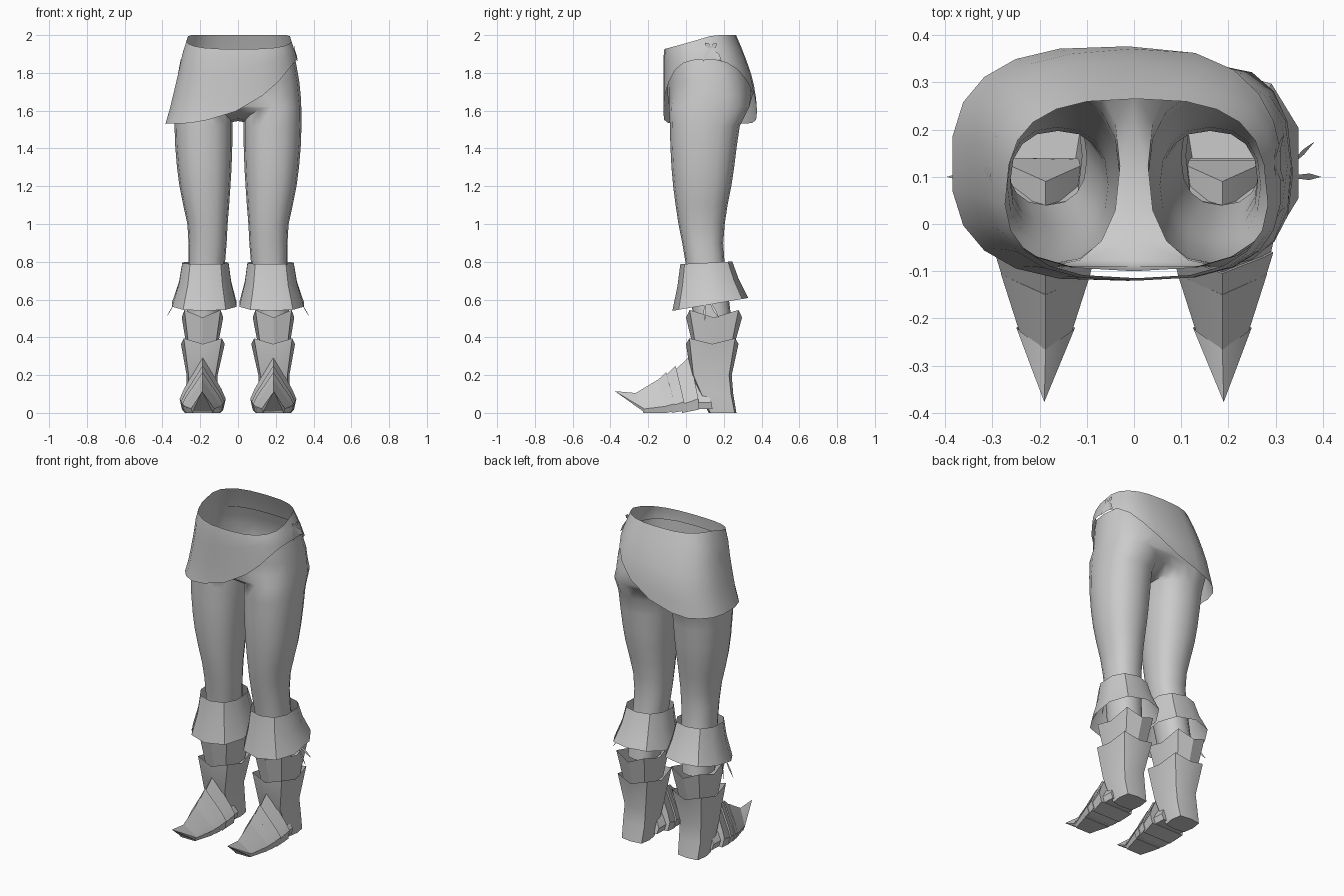
import bpy
import bmesh
from math import sin, cos, pi, copysign
from mathutils import Vector

cube = bpy.data.objects.get("Cube")
if cube:
    bpy.data.objects.remove(cube, do_unlink=True)

grey = bpy.data.materials.new("plain_grey")
grey.use_nodes = True
grey.diffuse_color = (0.6, 0.6, 0.6, 1)
grey.node_tree.nodes["Principled BSDF"].inputs["Base Color"].default_value = (0.6, 0.6, 0.6, 1)


def make(name, bm, mirror=True, angle=35):
    """Finish a bmesh as a shaded, optionally mirrored object."""
    bmesh.ops.recalc_face_normals(bm, faces=bm.faces)
    mesh = bpy.data.meshes.new(name)
    bm.to_mesh(mesh)
    bm.free()
    mesh.materials.append(grey)
    ob = bpy.data.objects.new(name, mesh)
    bpy.context.collection.objects.link(ob)
    if mirror:
        ob.modifiers.new("mirror", "MIRROR").merge_threshold = 0.0005
    bpy.ops.object.select_all(action="DESELECT")
    ob.select_set(True)
    bpy.context.view_layer.objects.active = ob
    bpy.ops.object.shade_smooth_by_angle(angle=angle * pi / 180)
    return ob


def bridge(bm, a, b, closed=True):
    n = len(a)
    for i in range(n if closed else n - 1):
        j = (i + 1) % n
        bm.faces.new((a[i], a[j], b[j], b[i]))


def loft(bm, rings, cap_start=False, cap_end=False):
    rows = [[bm.verts.new(p) for p in ring] for ring in rings]
    for a, b in zip(rows, rows[1:]):
        bridge(bm, a, b)
    if cap_start:
        bm.faces.new(rows[0])
    if cap_end:
        bm.faces.new(rows[-1])
    return rows


def oval(t, box, p=0.85):
    """Point on a squarish oval in box (x0, x1, y0, y1); t = 0 is the front."""
    x0, x1, y0, y1 = box
    s, c = sin(t), -cos(t)
    s, c = (copysign(abs(v) ** p, v) if abs(v) > 1e-6 else 0 for v in (s, c))
    return (x0 + x1) / 2 + s * (x1 - x0) / 2, (y0 + y1) / 2 + c * (y1 - y0) / 2


def interp(table, key):
    """Linear lookup in rows of (key, values...)."""
    if key <= table[0][0]:
        return table[0][1:]
    for a, b in zip(table, table[1:]):
        if key <= b[0]:
            f = (key - a[0]) / (b[0] - a[0])
            return [u + (v - u) * f for u, v in zip(a[1:], b[1:])]
    return table[-1][1:]


# Legs and hips: one half, mirrored
LEG = [(0.5, .10, .27, .04, .24), (0.78, .07, .262, .0, .205), (0.9, .06, .262, -.02, .197),
       (1.0, .055, .268, -.04, .205), (1.1, .047, .29, -.055, .22), (1.2, .04, .31, -.068, .24),
       (1.3, .034, .323, -.077, .255), (1.42, .03, .333, -.083, .27), (1.52, .03, .336, -.085, .285)]
HIP = [(1.68, .332, -.097, .352), (1.75, .325, -.1, .345), (1.81, .315, -.1, .325), (1.87, .303, -.1, .303)]
N = 16
H = N // 2
angles = [2 * pi * i / N for i in range(N)]
bm = bmesh.new()
rows = loft(bm, [[(*oval(t, r[1:]), r[0]) for t in angles] for r in LEG])
top = []
for t in angles:
    x, y = oval(t, (.03, .335, -.09, .335))
    rise = .08 * cos(t) ** 2 if sin(t) < 0 else .08
    top.append(bm.verts.new((x, y, 1.54 + rise)))
bridge(bm, rows[-1], top)
# saddle between the thighs
inner = [top[0]] + top[:H - 1:-1]
centre = [bm.verts.new((0, v.co.y, v.co.z + .005)) for v in inner]
bridge(bm, inner, centre, closed=False)
# hip shell
row = [centre[0]] + top[:H + 1] + [centre[-1]]
for z, x, y0, y1 in HIP:
    ts = [pi * i / (H + 2) for i in range(H + 3)]
    new = [bm.verts.new((*oval(t, (-x, x, y0, y1), .75), z)) for t in ts]
    bridge(bm, row, new, closed=False)
    row = new
make("legs", bm, angle=60)

# Wrap skirt with a slanting hem
SKIRT = [(1.53, -.387, .345, -.125, .38), (1.6, -.366, .342, -.12, .376), (1.7, -.342, .34, -.12, .368),
         (1.8, -.318, .328, -.12, .343), (1.9, -.297, .308, -.12, .308), (2.0, -.265, .275, -.1, .265)]
HEM = [(-.385, 1.53), (-.2, 1.535), (0, 1.6), (.1, 1.66), (.2, 1.74), (.3, 1.84), (.34, 1.87)]
columns = []
for i in range(22):
    t = 2 * pi * i / 22
    rim_y = oval(t, interp(SKIRT, 1.95), .75)[1]
    hem_x = oval(t, interp(SKIRT, 1.6), .75)[0]
    z1 = min(2.0, 1.957 + .28 * rim_y)
    z0 = interp(HEM, hem_x)[0]
    zs = [z0 + (z1 - z0) * k / 6 for k in range(7)]
    columns.append([(*oval(t, interp(SKIRT, z), .75), z) for z in zs])
bm = bmesh.new()
loft(bm, list(zip(*columns)))
make("skirt", bm, mirror=False, angle=60)

# Flared boot cuffs, hem lower at the front
CUFF = [(.795, .045, .30, -.03, .245, .05), (.69, .03, .318, -.045, .28, .1), (.573, .0, .356, -.072, .33, .17)]
bm = bmesh.new()
rings = []
for z, x0, x1, y0, y1, tilt in CUFF:
    pts = [oval(2 * pi * i / 10, (x0, x1, y0, y1)) for i in range(10)]
    rings.append([(x, y, z + tilt * (y - .12)) for x, y in pts])
loft(bm, rings)
make("boot_cuffs", bm)


def tier(name, table, cap=False):
    """Angular boot shaft whose corners rise to points."""
    rings = []
    for z, x0, x1, y0, y1, lift in table:
        ring = []
        for i in range(8):
            x, y = oval(i * pi / 4, (x0, x1, y0, y1), .4)
            ring.append((x, y, z + lift * (i % 2)))
        rings.append(ring)
    bm = bmesh.new()
    loft(bm, rings, cap_start=cap)
    make(name, bm, angle=25)


tier("boot_upper_shaft", [(.34, .11, .27, .04, .25, 0), (.505, .078, .298, .0, .297, .04)])
tier("boot_lower_shaft", [(0, .115, .27, .12, .267, 0), (.1, .108, .276, .07, .25, 0),
                          (.2, .108, .272, .025, .242, 0), (.365, .07, .302, .0, .278, .03)], cap=True)


# Pointed foot plates
def section(y, w, h, base=0):
    half = [(.9, 0, .05), (1, .2, .045), (.82, .38, .035)]
    pts = [(-a, b, c) for a, b, c in half] + [(0, 1, 0)] + half[::-1]
    return [(.187 + a * w, y + c, base + b * (h - base)) for a, b, c in pts]


PLATES = [(-.275, .055, .1, -.15, .095, .175), (-.18, .085, .145, -.105, .108, .215),
          (-.125, .098, .18, -.055, .115, .25), (-.07, .105, .215, .02, .122, .3)]
for i, (ya, wa, ha, yb, wb, hb) in enumerate(PLATES):
    bm = bmesh.new()
    loft(bm, [section(ya, wa, ha), section(yb, wb, hb, .006 * i)], True, True)
    make("foot_plate_%d" % (i + 1), bm, angle=20)

bm = bmesh.new()
ring = [bm.verts.new(p) for p in section(-.265, .062, .105)]
tip = bm.verts.new((.19, -.377, .115))
for i in range(len(ring)):
    bm.faces.new((ring[i], ring[(i + 1) % len(ring)], tip))
make("toe_point", bm, angle=20)

# Sole bridging the plates and the heel
bm = bmesh.new()
loft(bm, [section(-.06, .1, .2, .02), section(.09, .095, .2, .02)], True, True)
make("instep", bm, angle=20)


def ribbons(name, items, mirror):
    """Thin pointed strips: root, tip, half width."""
    bm = bmesh.new()
    for root, tip, w in items:
        a, b = Vector(root), Vector(tip)
        side = (b - a).cross(Vector((1, 0, 0))).normalized() * w
        mid = a.lerp(b, .6)
        bm.faces.new([bm.verts.new(p) for p in (a - side * .4, mid - side, b, mid + side, a + side * .4)])
    make(name, bm, mirror)


ribbons("cuff_laces", [((.335, .1, .6), (.396, .1, .485), .007),
                       ((.325, .12, .6), (.383, .175, .5), .007)], True)
ribbons("hip_bow", [((.297, .13, 1.93), (.318, .09, 1.86), .014), ((.297, .13, 1.93), (.318, .19, 1.86), .014),
                    ((.297, .13, 1.93), (.3, .1, 1.96), .012), ((.297, .13, 1.93), (.3, .165, 1.955), .012)], False)
